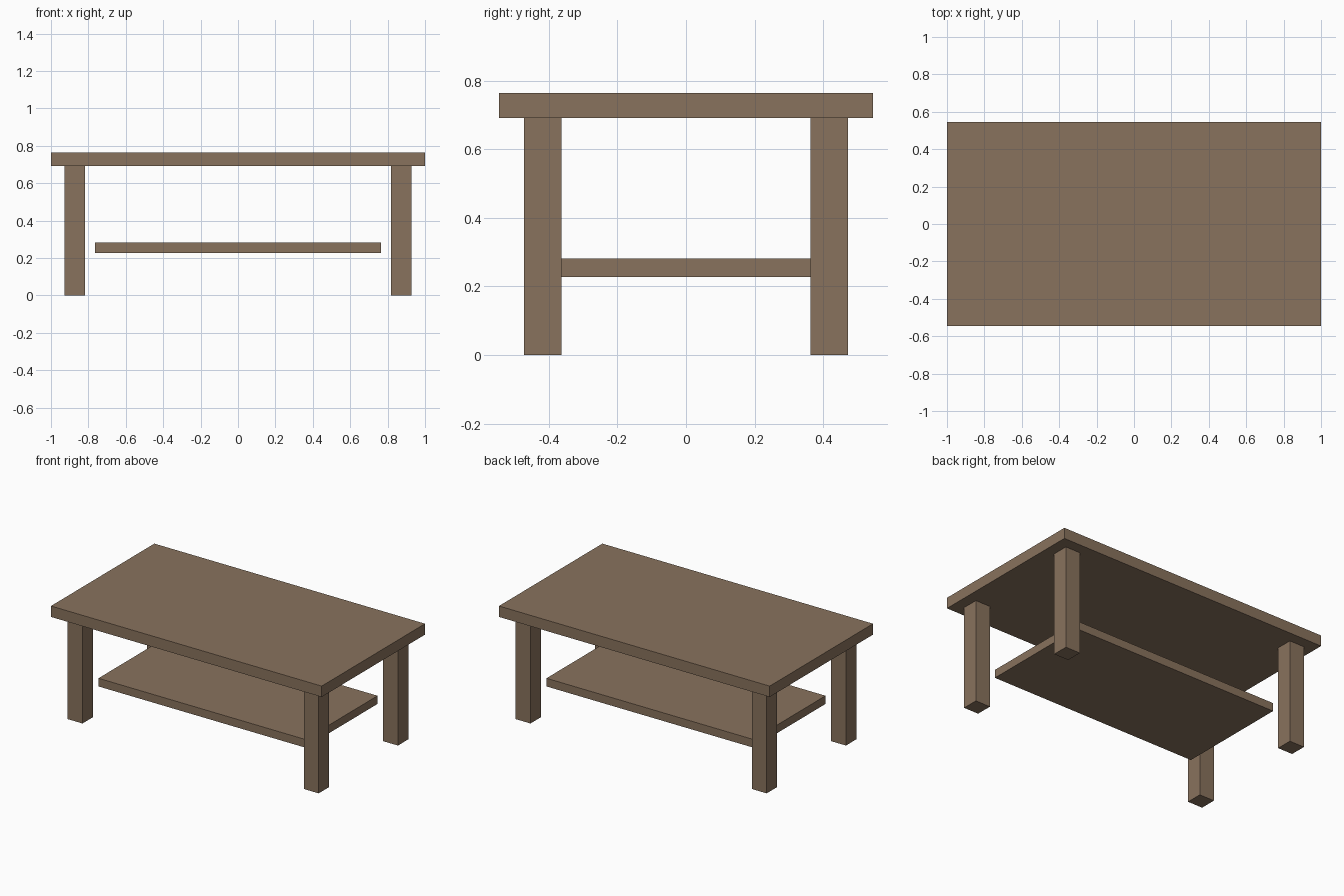
import bpy

if "Cube" in bpy.data.objects:
    bpy.data.objects.remove(bpy.data.objects["Cube"])

CM = 2 / 110  # plan drawn in centimetres, table is 110 long

wood = bpy.data.materials.new("brown_wood")
wood.diffuse_color = (0.25, 0.17, 0.11, 1)
wood.use_nodes = True
wood.node_tree.nodes["Principled BSDF"].inputs["Base Color"].default_value = wood.diffuse_color


def board(name, center, size):
    bpy.ops.mesh.primitive_cube_add(size=1, location=[c * CM for c in center])
    obj = bpy.context.object
    obj.name = name
    obj.scale = [s * CM for s in size]
    bpy.ops.object.transform_apply(location=False, rotation=False, scale=True)
    obj.data.materials.append(wood)
    return obj


# Table top and lower shelf
board("table_top", (0, 0, 40), (110, 60, 4))
board("lower_shelf", (0, 0, 14), (84, 42, 3))

# Four square legs
for side, x in (("left", -48), ("right", 48)):
    for end, y in (("front", -23), ("back", 23)):
        board(f"{end}_{side}_leg", (x, y, 19), (6, 6, 38))
